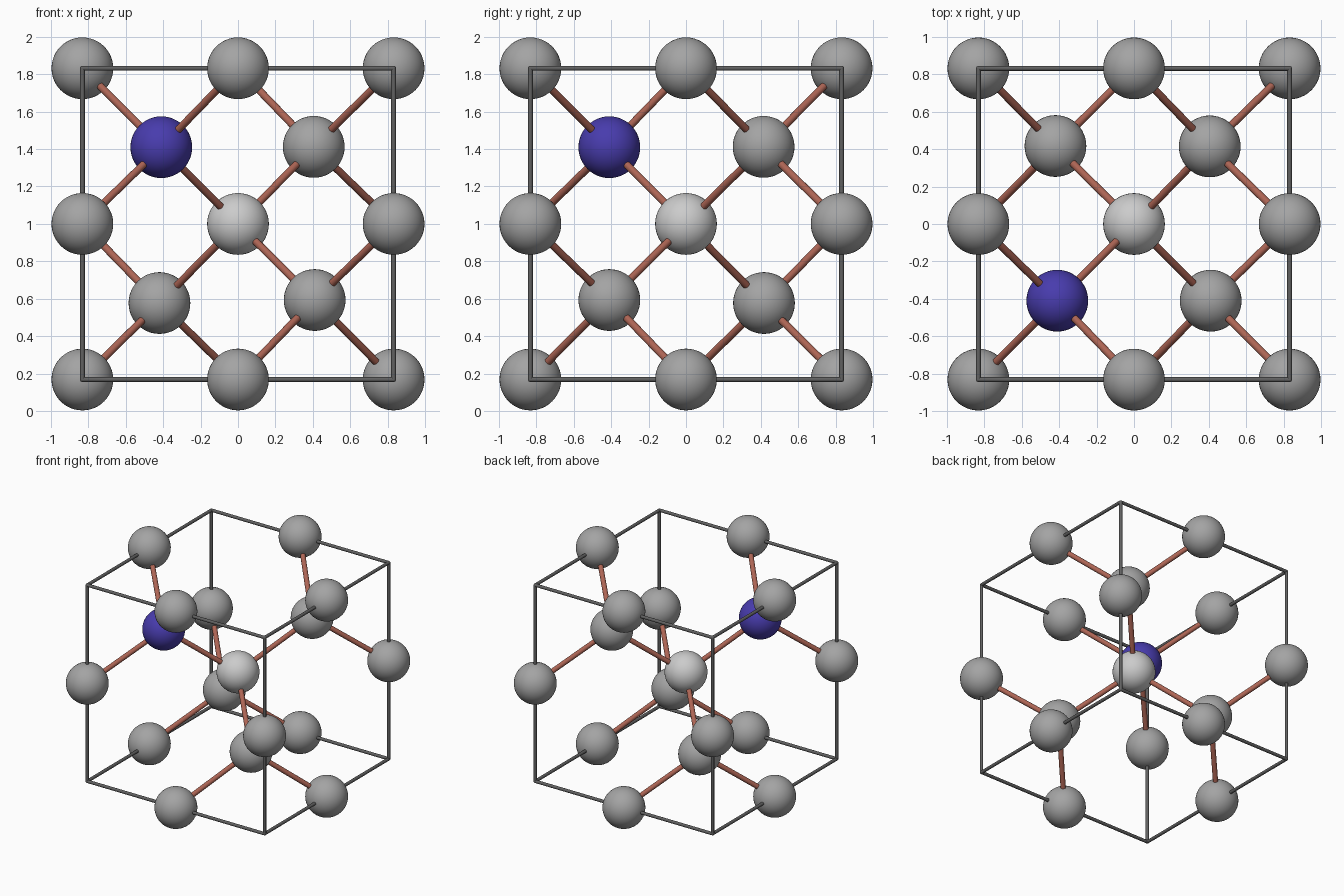
import bpy
from itertools import product
from mathutils import Vector

if "Cube" in bpy.data.objects:
    bpy.data.objects.remove(bpy.data.objects["Cube"])

H = 0.832        # half edge of the cell
R = 0.165        # atom radius
CENTRE = Vector((0, 0, 1))


def material(name, rgb):
    m = bpy.data.materials.new(name)
    m.diffuse_color = (*rgb, 1)
    m.use_nodes = True
    m.node_tree.nodes["Principled BSDF"].inputs["Base Color"].default_value = m.diffuse_color
    return m


blue = material("blue", (0.065, 0.045, 0.42))
copper = material("copper", (0.42, 0.13, 0.09))
dark = material("dark_grey", (0.12, 0.12, 0.12))
grey = material("mid_grey", (0.37, 0.37, 0.37))
light = material("light_grey", (0.55, 0.55, 0.55))


def finish(name, mat):
    ob = bpy.context.object
    ob.name = name
    ob.data.materials.append(mat)
    bpy.ops.object.shade_smooth_by_angle()
    return ob


def atom(name, p, mat):
    bpy.ops.mesh.primitive_uv_sphere_add(segments=48, ring_count=24, radius=R, location=CENTRE + p)
    finish(name, mat)


def rod(name, a, b, r, mat):
    d = b - a
    bpy.ops.mesh.primitive_cylinder_add(vertices=20, radius=r, depth=d.length,
                                        location=CENTRE + (a + b) / 2,
                                        rotation=d.to_track_quat('Z', 'Y').to_euler())
    finish(name, mat)


# Cell edges, each with an atom at its midpoint
for axis in range(3):
    for s, t in product((-1, 1), repeat=2):
        mid = Vector((0, 0, 0))
        mid[(axis + 1) % 3] = s * H
        mid[(axis + 2) % 3] = t * H
        half = Vector((0, 0, 0))
        half[axis] = H
        rod("frame_edge", mid - half, mid + half, 0.013, dark)
        atom("edge_atom", mid, grey)

# Small joints closing the frame corners
for c in product((-H, H), repeat=3):
    bpy.ops.mesh.primitive_uv_sphere_add(segments=16, ring_count=8, radius=0.013,
                                         location=CENTRE + Vector(c))
    finish("frame_corner", dark)

# Central atom
origin = Vector((0, 0, 0))
atom("centre_atom", origin, light)

# Four inner atoms, one of them blue, each bonded to the centre and three edge atoms
inner = [(-0.41, -0.41, 0.41), (0.405, 0.415, 0.412),
         (-0.42, 0.417, -0.423), (0.41, -0.41, -0.407)]
for i, p in enumerate(inner):
    p = Vector(p)
    atom("inner_atom" if i else "blue_inner_atom", p, grey if i else blue)
    corner = Vector([H if c > 0 else -H for c in p])
    targets = [origin]
    for k in range(3):
        q = corner.copy()
        q[k] = 0
        targets.append(q)
    for q in targets:
        rod("bond", p, q, 0.02, copper)
